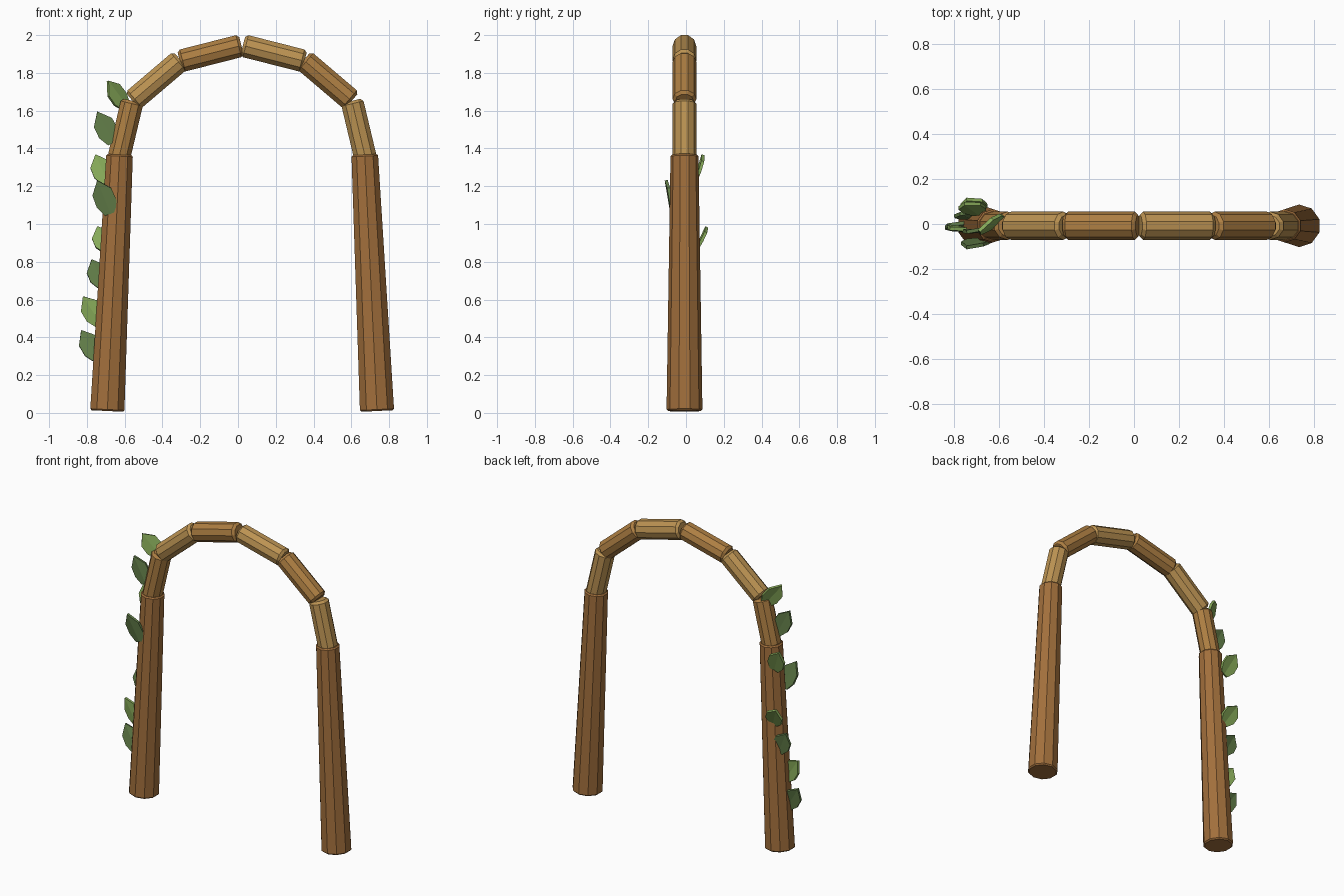
import bpy, bmesh, math
from mathutils import Vector

if "Cube" in bpy.data.objects:
    bpy.data.objects.remove(bpy.data.objects["Cube"])

CX, CY = 0.022, -0.008   # centre of the arch itself (leaves widen the left side)


def material(name, rgb):
    m = bpy.data.materials.new(name)
    m.diffuse_color = (*rgb, 1)
    m.use_nodes = True
    m.node_tree.nodes["Principled BSDF"].inputs["Base Color"].default_value = m.diffuse_color
    return m


POST = material("post_wood", (0.36, 0.16, 0.045))
DARK = material("dark_wood", (0.42, 0.21, 0.055))
LIGHT = material("light_wood", (0.50, 0.29, 0.085))
GREENS = [material("leaf_dark", (0.13, 0.22, 0.07)),
          material("leaf_light", (0.24, 0.40, 0.10))]


def finish(name, bm, mat):
    bmesh.ops.recalc_face_normals(bm, faces=bm.faces[:])
    me = bpy.data.meshes.new(name)
    bm.to_mesh(me)
    bm.free()
    me.materials.append(mat)
    ob = bpy.data.objects.new(name, me)
    bpy.context.collection.objects.link(ob)
    return ob


def log(name, a, b, r0, r1, mat, bevel, sides=10):
    """Ten-sided log with chamfered ends, from a to b given as (x, z)."""
    a, b = Vector((a[0], CY, a[1])), Vector((b[0], CY, b[1]))
    axis = (b - a).normalized()
    u = Vector((0, 1, 0))
    v = axis.cross(u)
    bm = bmesh.new()
    rings = []
    for p, r in ((a, r0 - bevel), (a + axis * bevel, r0),
                 (b - axis * bevel, r1), (b, r1 - bevel)):
        rings.append([bm.verts.new(p + r * (u * math.cos(t) + v * math.sin(t)))
                      for t in (2 * math.pi * i / sides for i in range(sides))])
    for lo, hi in zip(rings, rings[1:]):
        for i in range(sides):
            j = (i + 1) % sides
            bm.faces.new((lo[i], lo[j], hi[j], hi[i]))
    bm.faces.new(rings[0])
    bm.faces.new(rings[-1])
    return finish(name, bm, mat)


def leaf(name, base, tip, normal, mat):
    """Pointed leaf with a shallow fold along the midrib."""
    base, tip = Vector(base), Vector(tip)
    axis = tip - base
    side = axis.cross(Vector(normal)).normalized()
    n = side.cross(axis).normalized()
    bm = bmesh.new()
    rows = []
    for t, w in ((0, 0.03), (0.3, 0.055), (0.65, 0.053)):
        c = base + axis * t
        rows.append([bm.verts.new(c + side * s * w - n * abs(s) * w * 0.12)
                     for s in (-1, 0, 1)])
    end = bm.verts.new(tip)
    for lo, hi in zip(rows, rows[1:]):
        for i in (0, 1):
            bm.faces.new((lo[i], lo[i + 1], hi[i + 1], hi[i]))
    for i in (0, 1):
        bm.faces.new((rows[-1][i], rows[-1][i + 1], end))
    ob = finish(name, bm, mat)
    mod = ob.modifiers.new("thickness", 'SOLIDIFY')
    mod.thickness = 0.016
    mod.offset = 0


# Posts and arch logs, mirrored about the arch centre with alternating woods
for s, side in ((-1, "left"), (1, "right")):
    def pt(x, z):
        return (CX + s * x, z)
    woods = (DARK, LIGHT, DARK) if s < 0 else (LIGHT, DARK, LIGHT)
    log(side + "_post", pt(0.714, 0.01), pt(0.649, 1.367), 0.095, 0.074, POST, 0.008)
    log(side + "_lower_arch_log", pt(0.654, 1.345), pt(0.581, 1.652), 0.063, 0.063, woods[0], 0.015)
    log(side + "_middle_arch_log", pt(0.580, 1.652), pt(0.326, 1.868), 0.063, 0.063, woods[1], 0.015)
    log(side + "_upper_arch_log", pt(0.330, 1.862), pt(0.004, 1.945), 0.063, 0.063, woods[2], 0.015)

# Leaves climbing the left post: base, tip, facing direction, shade
leaves = [
    ((-0.735, -0.025, 0.285), (-0.83, -0.005, 0.437), (0.2, -1, 0.1), 0),
    ((-0.725, -0.03, 0.47), (-0.82, -0.02, 0.617), (-0.3, -1, 0.2), 1),
    ((-0.71, 0.03, 0.67), (-0.775, 0.045, 0.812), (0.2, -1, 0.1), 0),
    ((-0.685, 0.05, 0.86), (-0.745, 0.11, 0.985), (0, -0.85, 0.5), 1),
    ((-0.675, -0.075, 1.055), (-0.745, -0.105, 1.232), (0, -1, -0.2), 0),
    ((-0.69, 0.045, 1.22), (-0.755, 0.09, 1.367), (0, -0.85, 0.4), 1),
    ((-0.66, -0.03, 1.43), (-0.745, -0.035, 1.595), (0.1, -1, 0), 0),
    ((-0.59, 0.015, 1.62), (-0.69, -0.03, 1.757), (0.4, -0.9, 0.6), 1),
]
for i, (base, tip, normal, shade) in enumerate(leaves):
    leaf(f"leaf_{i + 1}", base, tip, normal, GREENS[shade])
